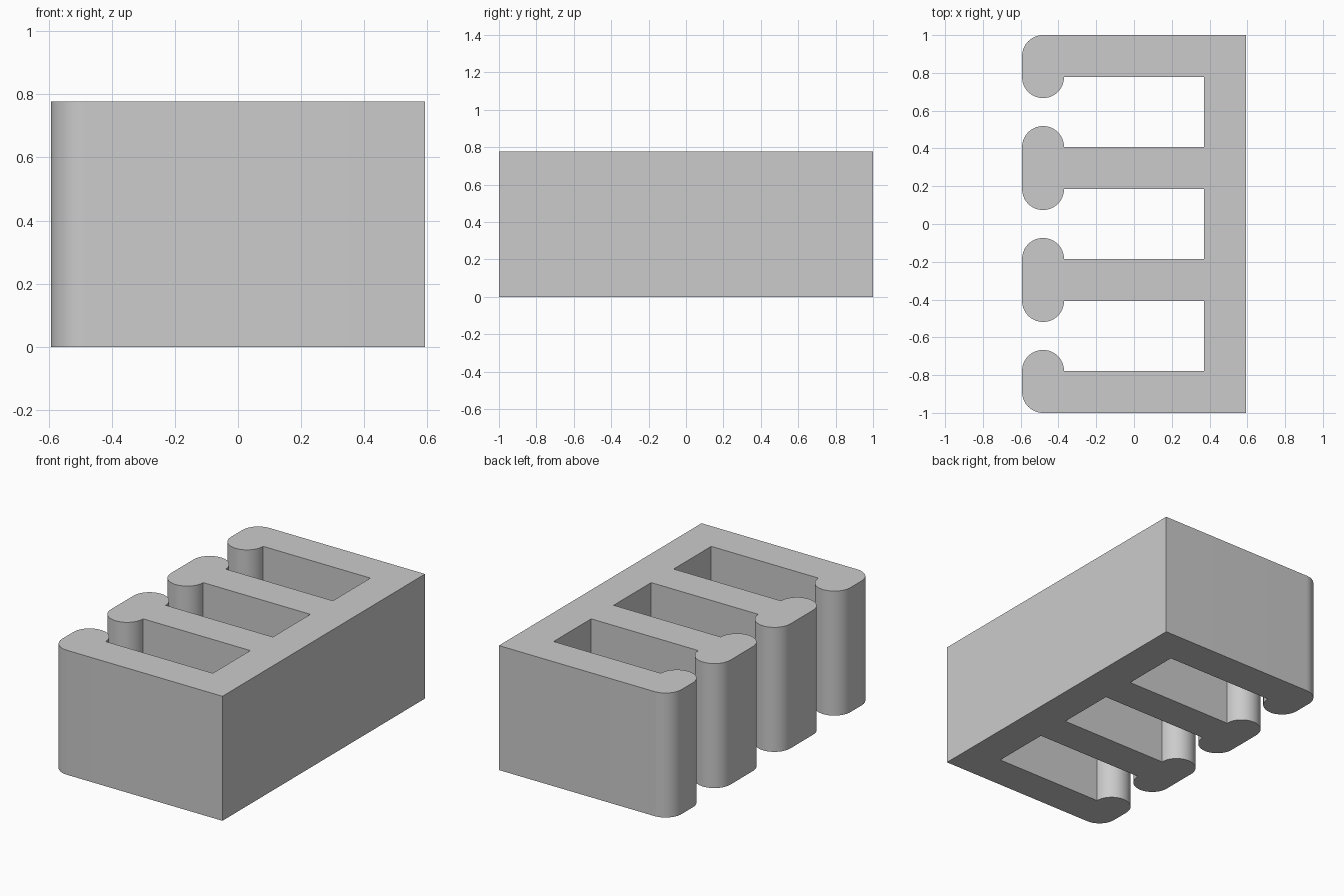
import bpy
import bmesh
from math import radians, cos, sin

cube = bpy.data.objects.get("Cube")
if cube:
    bpy.data.objects.remove(cube, do_unlink=True)

UNIT = 2 / 27          # design grid: the block is 27 units long
HEIGHT = 10.5
HALF_LENGTH = 13.5
SPINE_BACK, SPINE_FRONT = 8, 5
KNOB_X = -6.5
RADIUS = 1.5           # knob radius and half of the arm thickness
STEPS = 16             # segments per quarter turn


def arc(cy, start, end):
    """Points of a knob arc around (KNOB_X, cy), angles in degrees."""
    n = STEPS * (end - start) // 90
    angles = [radians(start + (end - start) * i / n) for i in range(n + 1)]
    return [(KNOB_X + RADIUS * cos(a), cy + RADIUS * sin(a)) for a in angles]


# Comb outline: straight spine, then each arm from one end to the other
outline = [(SPINE_BACK, -HALF_LENGTH), (SPINE_BACK, HALF_LENGTH)]
for centre in (12, 4, -4, -12):
    upper, lower = centre + RADIUS, centre - RADIUS
    if centre == 12:       # end arm: outer corner only rounded
        outline += arc(centre, 90, 180)
    else:
        outline += [(SPINE_FRONT, upper)] + arc(upper, 0, 180)
    if centre == -12:
        outline += arc(centre, 180, 270)
    else:
        outline += arc(lower, 180, 360) + [(SPINE_FRONT, lower)]

# Extrude the outline into the block
bm = bmesh.new()
base = bm.faces.new([bm.verts.new((x * UNIT, y * UNIT, 0)) for x, y in outline])
top = bmesh.ops.extrude_face_region(bm, geom=[base], use_keep_orig=True)
moved = [v for v in top["geom"] if isinstance(v, bmesh.types.BMVert)]
bmesh.ops.translate(bm, verts=moved, vec=(0, 0, HEIGHT * UNIT))
bmesh.ops.recalc_face_normals(bm, faces=bm.faces)
mesh = bpy.data.meshes.new("comb_block")
bm.to_mesh(mesh)
bm.free()

block = bpy.data.objects.new("comb_block", mesh)
bpy.context.collection.objects.link(block)

# Plain grey finish
grey = bpy.data.materials.new("light_grey")
grey.use_nodes = True
colour = (0.6, 0.6, 0.6, 1)
grey.diffuse_color = colour
grey.node_tree.nodes["Principled BSDF"].inputs["Base Color"].default_value = colour
mesh.materials.append(grey)

# Smooth knobs, sharp edges elsewhere
bpy.ops.object.select_all(action="DESELECT")
block.select_set(True)
bpy.context.view_layer.objects.active = block
bpy.ops.object.shade_smooth_by_angle(angle=radians(30))
